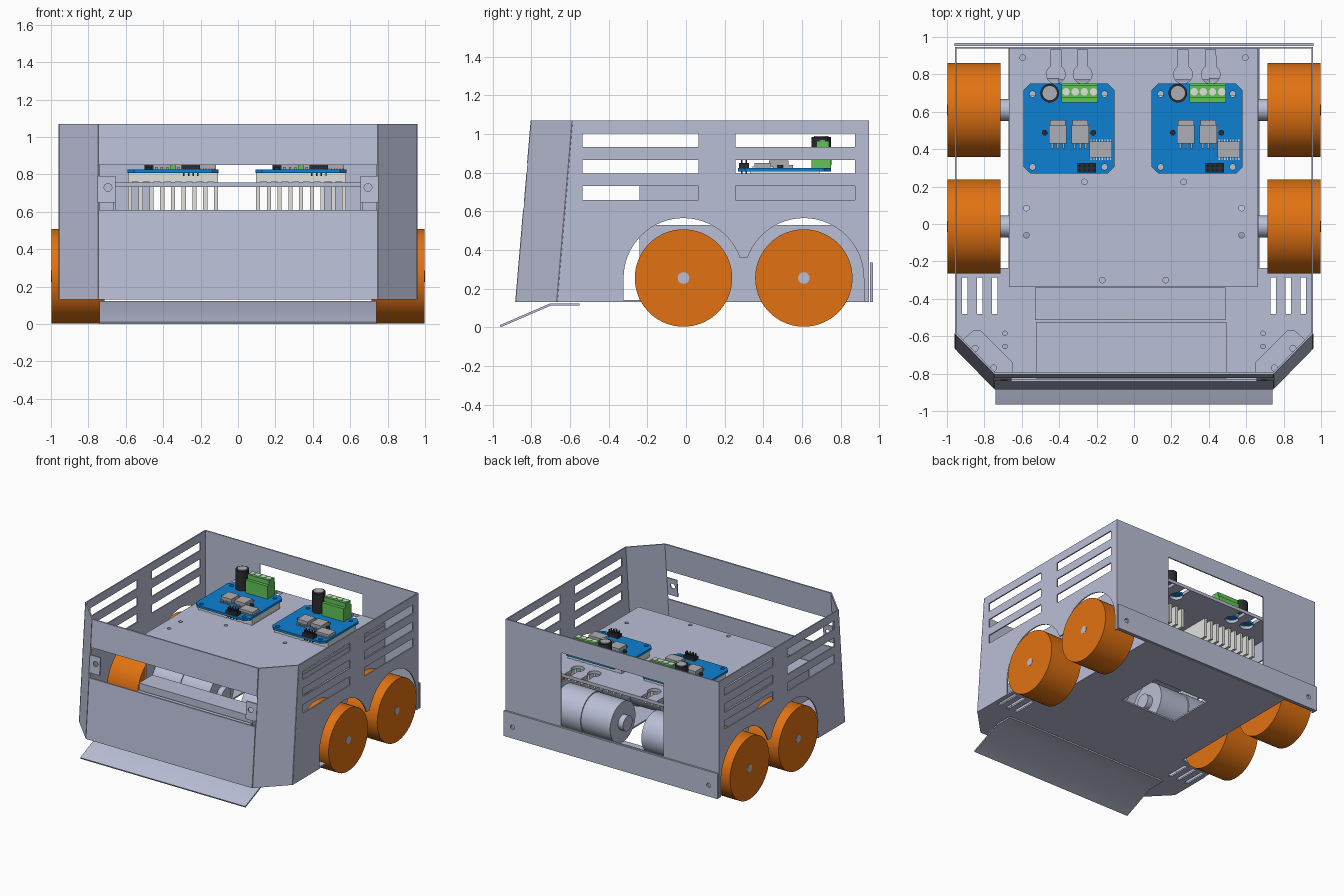
import bpy, bmesh, math
from mathutils import Matrix, Vector

if "Cube" in bpy.data.objects:
    bpy.data.objects.remove(bpy.data.objects["Cube"])


def material(name, rgb):
    m = bpy.data.materials.new(name)
    m.diffuse_color = (*rgb, 1)
    m.use_nodes = True
    m.node_tree.nodes["Principled BSDF"].inputs["Base Color"].default_value = m.diffuse_color
    return m


GREY = material("sheet metal", (.49, .52, .67))
ORANGE = material("orange tyre", (.76, .17, .006))
BLUE = material("board blue", (.004, .22, .65))
GREEN = material("terminal green", (.12, .55, .10))
BLACK = material("black plastic", (.025, .025, .028))
CHIP = material("chip grey", (.42, .43, .46))
PALE = material("pale aluminium", (.75, .76, .72))


def finish(bm, name, mat):
    bmesh.ops.recalc_face_normals(bm, faces=bm.faces)
    me = bpy.data.meshes.new(name)
    bm.to_mesh(me)
    bm.free()
    me.materials.append(mat)
    ob = bpy.data.objects.new(name, me)
    bpy.context.collection.objects.link(ob)
    return ob


def box(name, x0, x1, y0, y1, z0, z1, mat):
    bm = bmesh.new()
    size = Matrix.Diagonal((x1 - x0, y1 - y0, z1 - z0, 1))
    centre = Matrix.Translation(((x0 + x1) / 2, (y0 + y1) / 2, (z0 + z1) / 2))
    bmesh.ops.create_cube(bm, size=1, matrix=centre @ size)
    return finish(bm, name, mat)


def cyl(name, a, b, r, mat, n=48):
    """Cylinder from point a to point b."""
    a, b = Vector(a), Vector(b)
    rot = (b - a).to_track_quat('Z', 'Y').to_matrix().to_4x4()
    bm = bmesh.new()
    bmesh.ops.create_cone(bm, cap_ends=True, segments=n, radius1=r, radius2=r,
                          depth=(b - a).length,
                          matrix=Matrix.Translation((a + b) / 2) @ rot)
    return finish(bm, name, mat)


def frame(o, x, y, z):
    return Matrix((x, y, z)).transposed().to_4x4() if o is None else \
        Matrix.Translation(o) @ Matrix((x, y, z)).transposed().to_4x4()


def plate(name, outline, holes, thick, mtx, mat=GREY):
    """Flat sheet with holes, drawn in 2D and placed by a matrix."""
    cu = bpy.data.curves.new(name, 'CURVE')
    cu.dimensions, cu.fill_mode, cu.extrude = '2D', 'BOTH', thick / 2
    for pts in [outline] + holes:
        sp = cu.splines.new('POLY')
        sp.points.add(len(pts) - 1)
        for p, q in zip(sp.points, pts):
            p.co = (q[0], q[1], 0, 1)
        sp.use_cyclic_u = True
    tmp = bpy.data.objects.new(name + "_curve", cu)
    bpy.context.collection.objects.link(tmp)
    dg = bpy.context.evaluated_depsgraph_get()
    me = bpy.data.meshes.new_from_object(tmp.evaluated_get(dg))
    bm = bmesh.new()
    bm.from_mesh(me)
    bmesh.ops.remove_doubles(bm, verts=bm.verts, dist=1e-5)
    bm.transform(mtx)
    bpy.data.objects.remove(tmp)
    bpy.data.curves.remove(cu)
    bpy.data.meshes.remove(me)
    return finish(bm, name, mat)


def rect(x0, x1, y0, y1):
    return [(x0, y0), (x1, y0), (x1, y1), (x0, y1)]


def arc(cx, cy, r, a0, a1, n=28):
    return [(cx + r * math.cos(math.radians(a0 + (a1 - a0) * i / n)),
             cy + r * math.sin(math.radians(a0 + (a1 - a0) * i / n))) for i in range(n + 1)]


def circle(cx, cy, r):
    return arc(cx, cy, r, 0, 360, 16)[:-1]


def flat(z):
    return Matrix.Translation((0, 0, z))


WHEELS = (-.013, .61)
AXLE = .255

# side walls with vent slots and wheel arches, plus front corner panels
side = [(.94, 1.07), (-.59, 1.07), (-.67, .13), (-.323, .13)]
side += arc(WHEELS[0], AXLE, .31, 180, 19.8) + arc(WHEELS[1], AXLE, .31, 160.2, 0)
side += [(.92, .13), (.94, .13)]
vents = [rect(a, b, z, z + .07) for z in (.66, .795, .933) for a, b in ((-.535, .065), (.255, .875))]
SLOPE = (0, .08 / .94, 1)
for s in (-1, 1):
    plate("side_wall", side, vents, .01, frame((s * .953, 0, 0), (0, 1, 0), (0, 0, 1), (s, 0, 0)))
    plate("front_corner_panel", rect(0, 1, 0, .94), [], .01,
          frame((s * .745, -.878, .13), (s * .21, .215, 0), SLOPE, (s * .7, -.7, 0)))
    gusset = [(.95, -.65), (.86, -.57), (.82, -.57), (.65, -.74), (.65, -.80), (.74, -.87)]
    plate("corner_gusset", [(s * x, y) for x, y in gusset],
          [circle(s * .85, -.665, .016), circle(s * .75, -.77, .016)], .01, flat(.15))

# front wall with wide opening and two drilled tabs
front = frame((0, -.878, .13), (1, 0, 0), SLOPE, (0, -1, 0))
plate("front_wall_lower", rect(-.745, .745, 0, .48), [], .012, front)
plate("front_wall_upper", rect(-.745, .745, .72, .94), [], .012, front)
for s in (-1, 1):
    plate("front_tab", [(s * .75, .52), (s * .655, .52), (s * .655, .66), (s * .75, .66)],
          [circle(s * .695, .6, .021)], .01, front)

# back wall with window, and bumper strip
upright = frame((0, .942, 0), (1, 0, 0), (0, 0, 1), (0, -1, 0))
plate("back_wall", rect(-.957, .957, .13, 1.07), [rect(-.46, .46, .335, .93)], .01, upright)
plate("back_bumper", rect(-.96, .96, .13, .335),
      [circle(s * .88, .22, .018) for s in (-1, 1)], .015, Matrix.Translation((0, .018, 0)) @ upright)

# floor with wheel cutouts, access hole and slots
half = [(.67, .945), (.67, -.235), (.953, -.235), (.953, -.66), (.745, -.878)]
floor = half + [(-x, y) for x, y in reversed(half)]
cuts = [rect(-.25, .25, .16, .55)]
for s in (-1, 1):
    cuts += [rect(s * x - .015, s * x + .015, -.48, -.285) for x in (.745, .825, .905)]
    cuts += [circle(s * .69, y, .012) for y in (-.585, -.655)]
plate("floor", floor, cuts, .012, flat(.136))

# sloping front flap and its mounting flange
bm = bmesh.new()
prof = [(-.96, .0), (-.70, .112), (-.55, .112), (-.55, .124), (-.702, .124), (-.964, .011)]
f = bm.faces.new([bm.verts.new((-.74, y, z)) for y, z in prof])
r = bmesh.ops.extrude_face_region(bm, geom=[f])
bmesh.ops.translate(bm, vec=(1.48, 0, 0), verts=[v for v in r["geom"] if isinstance(v, bmesh.types.BMVert)])
finish(bm, "front_flap", GREY)

# boxes behind the front wall
box("front_box", -.525, .495, -.825, -.525, .14, .45, GREY)
box("rear_box", -.53, .49, -.512, -.34, .14, .50, GREY)

# equipment deck with keyhole slots and screw holes
deck_holes = [arc(x, .80, .05, 57, -237, 24) + [(x - .027, .932), (x + .027, .932)]
              for x in (-.418, -.275, .262, .41)]
for x, y in ((.595, .89), (.575, .085), (.575, -.06), (.265, .225), (.17, -.30)):
    deck_holes += [circle(s * x, y, .015) for s in (-1, 1)]
plate("equipment_deck", rect(-.667, .663, -.338, .937), deck_holes, .026, flat(.744))

# motor mounts, motors, shafts and wheels
for s in (-1, 1):
    box("deck_side_flange", s * .66 - .006, s * .66 + .006, -.24, .935, .57, .735, GREY)
    box("motor_mount", s * .66 - .006, s * .66 + .006, -.24, .935, .14, .53, GREY)
    for y in WHEELS:
        cyl("gearbox", (s * .65, y, .325), (s * .40, y, .325), .17, GREY)
        cyl("motor", (s * .40, y, .325), (s * .14, y, .325), .162, GREY)
        cyl("motor_end_cap", (s * .14, y, .325), (s * .095, y, .325), .06, GREY)
        cyl("axle_collar", (s * .65, y, AXLE), (s * .72, y, AXLE), .058, GREY, 32)
        cyl("axle", (s * .72, y, AXLE), (s * 1.0, y, AXLE), .03, GREY, 32)
        # wheel tyre, a disc with a round axle hole
        plate("wheel", arc(y, AXLE, .252, 0, 360, 72)[:-1], [arc(y, AXLE, .03, 0, 360, 32)[:-1]],
              .283, frame((s * .8565, 0, 0), (0, 1, 0), (0, 0, 1), (s, 0, 0)), ORANGE)

# two motor driver boards with heatsinks and components
for cx in (-.3475, .3375):
    c = .035
    corners = [(.243, .24 - c), (.243 - c, .24), (c - .243, .24), (-.243, .24 - c),
               (-.243, c - .24), (c - .243, -.24), (.243 - c, -.24), (.243, c - .24)]
    plate("circuit_board", [(cx + x, .51 + y) for x, y in corners],
          [circle(cx + x, .51 + y, .016) for x in (-.195, .19) for y in (-.205, .185)],
          .018, flat(.816), BLUE)
    box("heatsink_base", cx - .24, cx + .24, .33, .69, .76, .806, PALE)
    for i in range(9):
        fx = cx - .23 + i * .0575
        box("heatsink_fin", fx - .011, fx + .011, .33, .69, .575, .765, PALE)
    cyl("capacitor", (cx - .103, .70, .82), (cx - .103, .70, .985), .05, BLACK, 32)
    cyl("capacitor_top", (cx - .103, .70, .985), (cx - .103, .70, .99), .038, CHIP, 32)
    box("terminal_base", cx - .04, cx + .155, .65, .75, .825, .93, GREEN)
    box("terminal_top", cx - .04, cx + .155, .675, .74, .93, .965, GREEN)
    for i in range(4):
        tx = cx - .016 + i * .049
        cyl("terminal_screw", (tx, .707, .96), (tx, .707, .969), .02, PALE, 20)
        box("terminal_slot", tx - .016, tx + .016, .749, .752, .84, .88, BLACK)
    for x in (-.06, .06):
        box("power_chip", cx + x - .047, cx + x + .047, .43, .53, .825, .862, CHIP)
        box("power_chip_tab", cx + x - .042, cx + x + .042, .53, .555, .825, .84, CHIP)
        for k in (-.03, 0, .03):
            box("power_chip_leg", cx + x + k - .006, cx + x + k + .006, .405, .43, .825, .838, CHIP)
    for x in (-.13, .13):
        cyl("small_screw", (cx + x, .488, .82), (cx + x, .488, .84), .015, BLACK, 16)
    box("logic_chip", cx + .11, cx + .23, .355, .44, .825, .85, CHIP)
    for i in range(8):
        lx = cx + .118 + i * .0149
        box("logic_chip_legs", lx - .003, lx + .003, .343, .452, .825, .832, PALE)
    box("pin_header", cx + .045, cx + .145, .275, .325, .825, .85, BLACK)
    for i in range(4):
        for y in (.288, .312):
            px = cx + .058 + i * .025
            box("header_pin", px - .004, px + .004, y - .004, y + .004, .79, .875, BLACK)

# smooth the round parts and keep edges sharp
for ob in bpy.context.scene.objects:
    ob.select_set(ob.type == 'MESH')
    bpy.context.view_layer.objects.active = ob
bpy.ops.object.shade_smooth_by_angle(angle=math.radians(30))
